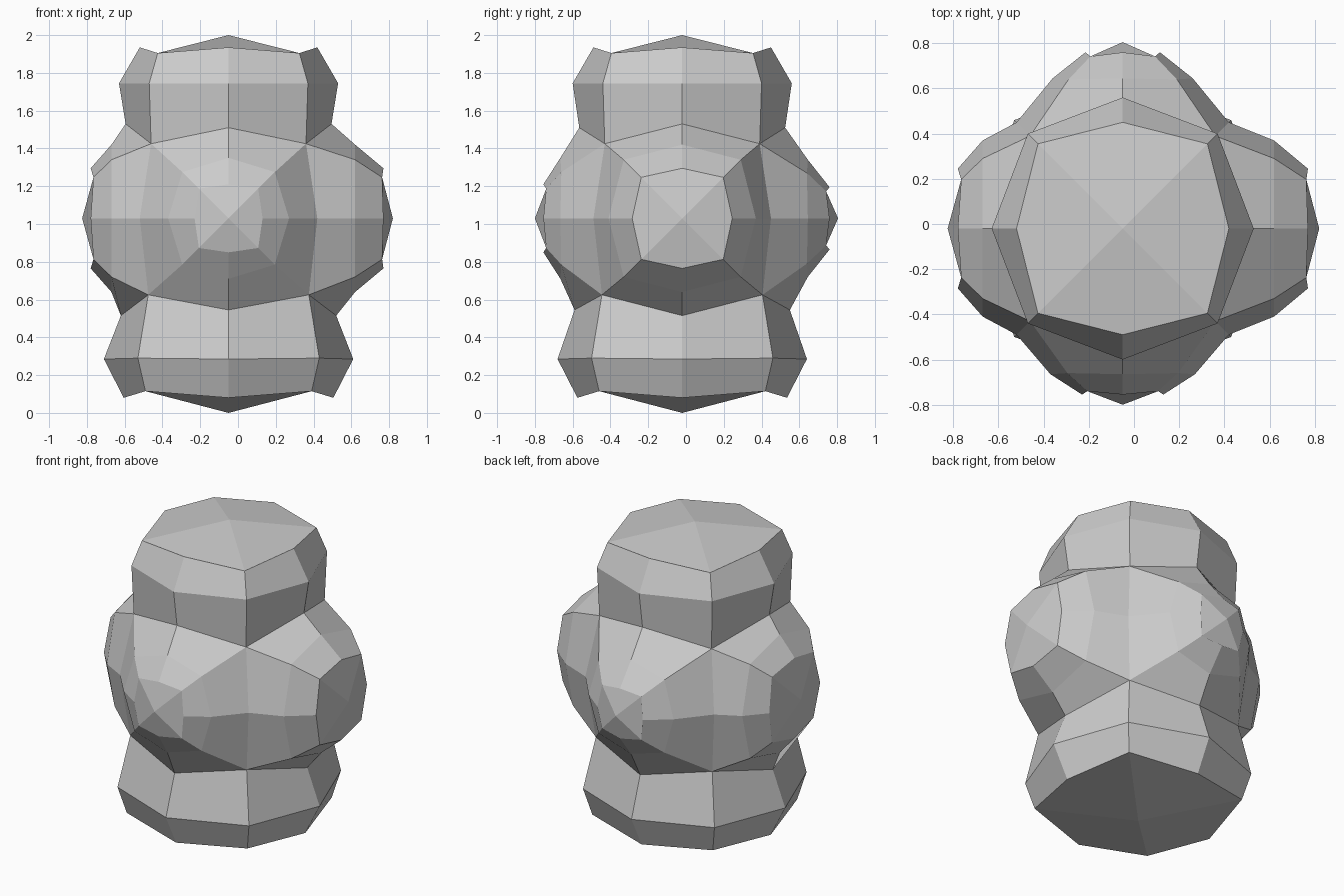
import bpy, bmesh, math
from mathutils import Vector, Matrix

if "Cube" in bpy.data.objects:
    bpy.data.objects.remove(bpy.data.objects["Cube"])

CX, CY, CZ = -0.05, -0.02, 1.03   # column axis and belly height
bm = bmesh.new()


def column_ring(mid, mid_z, corner, corner_z, mid_z_y=None):
    """Eight points: side middles alternating with rounded-square corners."""
    pts = []
    for i in range(8):
        if i % 2 == 0:
            z = mid_z if i % 4 == 0 or mid_z_y is None else mid_z_y
            p = Vector((mid, 0, z))
            angle = i * math.pi / 4
        else:
            p = Vector((corner * math.sqrt(2), 0, corner_z))
            angle = i * math.pi / 4
        pts.append(Matrix.Rotation(angle, 3, 'Z') @ p + Vector((CX, CY, 0)))
    return pts


def loft(rings, tip):
    """Bridge the rings with quads and close with four quads to the tip."""
    rows = [[bm.verts.new(p) for p in ring] for ring in rings]
    for a, b in zip(rows, rows[1:]):
        for i in range(8):
            j = (i + 1) % 8
            bm.faces.new((a[i], a[j], b[j], b[i]))
    t, last = bm.verts.new(tip), rows[-1]
    for i in range(1, 8, 2):
        bm.faces.new((last[i], last[(i + 1) % 8], last[(i + 2) % 8], t))


# Head and base of the column
neck = column_ring(0.545, 1.53, 0.41, 1.425, 1.51)
waist = column_ring(0.57, 0.515, 0.425, 0.625, 0.545)
loft([neck, column_ring(0.58, 1.745, 0.42, 1.745), column_ring(0.47, 1.935, 0.375, 1.905)],
     (CX, CY, 2.0))
loft([waist, column_ring(0.66, 0.285, 0.48, 0.29), column_ring(0.555, 0.08, 0.44, 0.115)],
     (CX, CY, 0.0))


def bulge(k, mid_ring, end_ring, tip):
    """Bulge on side k (0 right, 1 back, 2 left, 3 front).
    Rings are (depth, middle half width, corner half width, corner depth)."""
    rot = Matrix.Rotation(k * math.pi / 2, 3, 'Z')
    centre = Vector((CX, CY, CZ))

    def place(d, u, z):
        return rot @ Vector((d, u, z)) + centre

    i = 2 * k
    base = [place(0.47, 0.47, 0), neck[(i + 1) % 8], neck[i], neck[(i - 1) % 8],
            place(0.47, -0.47, 0), waist[(i - 1) % 8], waist[i], waist[(i + 1) % 8]]
    rings = [base]
    for d, m, c, dc in (mid_ring, end_ring):
        rings.append([place(d, m, 0), place(dc, c, c), place(d, 0, m), place(dc, -c, c),
                      place(d, -m, 0), place(dc, -c, -c), place(d, 0, -m), place(dc, c, -c)])
    loft(rings, place(tip, 0, 0))


# Wide bulges left and right, narrow ones front and back
bulge(0, (0.67, 0.39, 0.31, 0.67), (0.82, 0.265, 0.217, 0.813), 0.87)
bulge(2, (0.62, 0.39, 0.31, 0.62), (0.73, 0.265, 0.217, 0.715), 0.775)
bulge(1, (0.665, 0.31, 0.24, 0.66), (0.78, 0.165, 0.143, 0.762), 0.825)
bulge(3, (0.645, 0.32, 0.245, 0.64), (0.735, 0.18, 0.157, 0.72), 0.78)

# Weld the parts into one closed body
bmesh.ops.remove_doubles(bm, verts=bm.verts[:], dist=0.001)
bmesh.ops.recalc_face_normals(bm, faces=bm.faces[:])
mesh = bpy.data.meshes.new("bulged_body")
bm.to_mesh(mesh)
bm.free()
bpy.context.collection.objects.link(bpy.data.objects.new("bulged_body", mesh))
